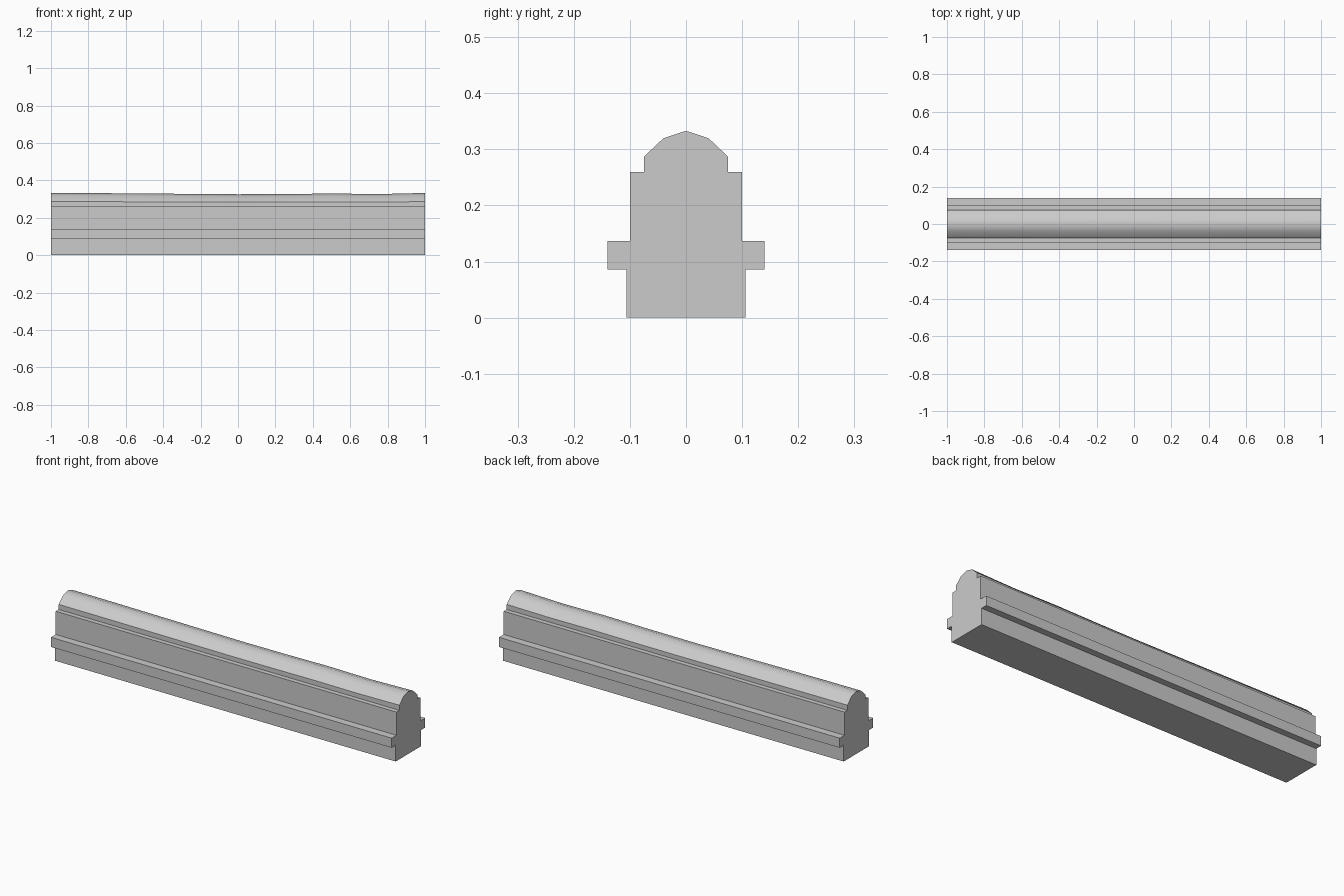
import bpy
import bmesh
from math import radians

cube = bpy.data.objects.get("Cube")
if cube:
    bpy.data.objects.remove(cube, do_unlink=True)

stone = bpy.data.materials.new("grey stone")
stone.use_nodes = True
grey = (0.6, 0.6, 0.6, 1)
stone.diffuse_color = grey
stone.node_tree.nodes["Principled BSDF"].inputs["Base Color"].default_value = grey


def loft(name, profile, stations):
    """Sweep a closed (y, z, sag) profile along x; stations are (x, drop)."""
    bm = bmesh.new()
    rings = [[bm.verts.new((x, y, z - sag * drop)) for y, z, sag in profile]
             for x, drop in stations]
    n = len(profile)
    for a, b in zip(rings, rings[1:]):
        for i in range(n):
            j = (i + 1) % n
            bm.faces.new((a[i], a[j], b[j], b[i]))
    bm.faces.new(rings[0])
    bm.faces.new(rings[-1])
    bmesh.ops.recalc_face_normals(bm, faces=bm.faces)
    mesh = bpy.data.meshes.new(name)
    bm.to_mesh(mesh)
    bm.free()
    mesh.materials.append(stone)
    obj = bpy.data.objects.new(name, mesh)
    bpy.context.collection.objects.link(obj)
    return obj


def course(name, half_width, bottom, top):
    """A straight rectangular course of the wall."""
    outline = [(-half_width, bottom, 0), (half_width, bottom, 0),
               (half_width, top, 0), (-half_width, top, 0)]
    return loft(name, outline, [(-1, 0), (1, 0)])


# Stacked wall courses
course("wall_base", 0.106, 0, 0.086)
course("projecting_band", 0.14, 0.086, 0.137)
course("wall_body", 0.1, 0.137, 0.26)

# Rounded coping with a slightly sagging ridge
half = [(0.075, 0.26, 0), (0.075, 0.287, 0.5), (0.04, 0.32, 1)]
outline = half + [(0, 0.333, 1)] + [(-y, z, s) for y, z, s in reversed(half)]
drops = [0, 0.001, 0.003, 0.005, 0.007, 0.006, 0.003, 0.006, 0]
coping = loft("rounded_coping", outline,
              [(-1 + i * 0.25, d) for i, d in enumerate(drops)])

# Smooth the curved top, keeping its edges crisp
bpy.ops.object.select_all(action='DESELECT')
coping.select_set(True)
bpy.context.view_layer.objects.active = coping
bpy.ops.object.shade_smooth_by_angle(angle=radians(40))
